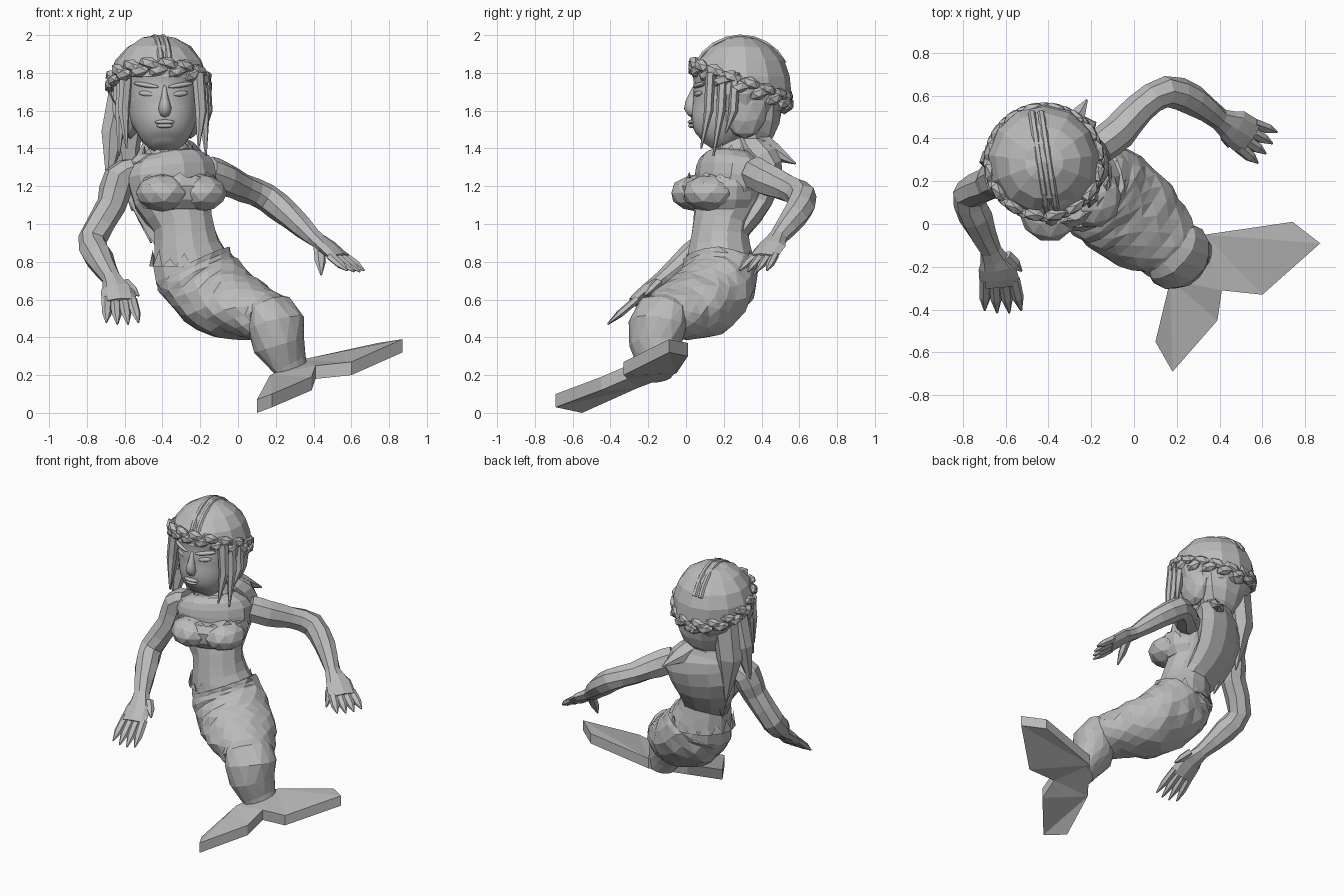
import bpy, bmesh, math, random
from mathutils import Vector, Matrix

random.seed(4)
if "Cube" in bpy.data.objects:
    bpy.data.objects.remove(bpy.data.objects["Cube"])

GREY = (0.5, 0.5, 0.5, 1)
stone = bpy.data.materials.new("plain grey")
stone.use_nodes = True
stone.diffuse_color = GREY
stone.node_tree.nodes["Principled BSDF"].inputs["Base Color"].default_value = GREY


def finish(name, bm, smooth=False):
    bmesh.ops.recalc_face_normals(bm, faces=bm.faces)
    mesh = bpy.data.meshes.new(name)
    bm.to_mesh(mesh)
    bm.free()
    mesh.materials.append(stone)
    for p in mesh.polygons:
        p.use_smooth = smooth
    ob = bpy.data.objects.new(name, mesh)
    bpy.context.scene.collection.objects.link(ob)
    return ob


def blend(keys, steps):
    """Smooth interpolation through key sections."""
    out = []
    for i in range(len(keys) - 1):
        p0, p1, p2 = keys[max(i - 1, 0)], keys[i], keys[i + 1]
        p3 = keys[min(i + 2, len(keys) - 1)]
        for s in range(steps):
            t = s / steps
            out.append([0.5 * (2 * b + (c - a) * t + (2 * a - 5 * b + 4 * c - d) * t * t
                               + (3 * b - a - 3 * c + d) * t ** 3)
                        for a, b, c, d in zip(p0, p1, p2, p3)])
    return out + [list(keys[-1])]


def loft(name, keys, n=8, steps=1, rough=0.0, stagger=False, smooth=False):
    """Skin over oval sections: x, y, z, half width, half depth, yaw in degrees."""
    rows = blend(keys, steps)
    pts = [Vector(r[:3]) for r in rows]
    bm = bmesh.new()
    rings = []
    for i, r in enumerate(rows):
        t = (pts[min(i + 1, len(pts) - 1)] - pts[max(i - 1, 0)]).normalized()
        yaw = math.radians(r[5])
        u = Vector((math.cos(yaw), math.sin(yaw), 0))
        u = (u - t * u.dot(t)).normalized()
        v = t.cross(u)
        ring = []
        for k in range(n):
            a = 2 * math.pi * (k + (0.5 * (i % 2) if stagger else 0)) / n
            g = 1 + random.uniform(-rough, rough)
            ring.append(bm.verts.new(pts[i] + g * (u * r[3] * math.cos(a) + v * r[4] * math.sin(a))))
        rings.append(ring)
    for i in range(len(rings) - 1):
        A, B = rings[i], rings[i + 1]
        for k in range(n):
            j = (k + 1) % n
            if not stagger:
                bm.faces.new((A[k], A[j], B[j], B[k]))
            elif i % 2 == 0:
                bm.faces.new((A[k], A[j], B[k]))
                bm.faces.new((A[j], B[j], B[k]))
            else:
                bm.faces.new((A[k], A[j], B[j]))
                bm.faces.new((A[k], B[j], B[k]))
    bm.faces.new(rings[0])
    bm.faces.new(rings[-1])
    return finish(name, bm, smooth)


def blob(name, loc, size, rot=(0, 0, 0), level=1, smooth=False):
    bm = bmesh.new()
    bmesh.ops.create_icosphere(bm, subdivisions=level, radius=1)
    ob = finish(name, bm, smooth)
    ob.location, ob.scale, ob.rotation_euler = loc, size, rot
    return ob


def lock(name, a, mid, b, w):
    """Tapered lock of hair or finger."""
    return loft(name, [(*a, w, w * .7, 20), (*mid, w * .9, w * .65, 20), (*b, .005, .005, 20)], 6)


def fringe(name, c, a, b, yaw, n, h):
    """Ragged ring of flat pointed tabs."""
    bm = bmesh.new()
    rot = Matrix.Rotation(math.radians(yaw), 3, 'Z')

    def at(t, z, s=1.0):
        return bm.verts.new(Vector(c) + rot @ Vector((a * s * math.cos(t), b * s * math.sin(t), z)))
    for k in range(n):
        t, d = 2 * math.pi * k / n, math.pi / n
        z = h * random.uniform(.5, 1.3)
        tip, l, r = at(t, z, .93), at(t - d, 0), at(t + d, 0)
        back = at(t, 0, .85)
        for f in ((l, r, tip), (l, tip, back), (r, back, tip), (l, back, r)):
            bm.faces.new(f)
    return finish(name, bm)


# Torso from neck to hips
loft("torso", [(-.38, .26, 1.46, .085, .08, 10), (-.37, .26, 1.38, .12, .12, 15),
               (-.36, .25, 1.33, .22, .17, 22), (-.35, .24, 1.25, .25, .18, 22),
               (-.34, .22, 1.13, .22, .17, 20), (-.29, .185, 1.0, .165, .15, 15),
               (-.27, .18, .88, .18, .165, 12), (-.24, .18, .76, .215, .185, 15),
               (-.19, .16, .67, .2, .16, 25)], 12, 2, .012)

# Bust wrapped in one broad band
for side, x, y in (("right", -.4, .065), ("left", -.2, .13)):
    blob(side + "_bust", (x, y, 1.165), (.14, .15, .1), (0, 0, .35), 2)
loft("bust_band", [(-.325, .19, 1.245, .215, .185, 20), (-.325, .19, 1.2, .23, .21, 20),
                   (-.325, .19, 1.13, .225, .205, 20), (-.325, .19, 1.08, .195, .165, 20)], 14, 1, .015)
fringe("band_trim", (-.325, .19, 1.24), .215, .185, 20, 14, .03)
fringe("collar", (-.37, .26, 1.37), .14, .13, 15, 14, .045)
fringe("waist_fringe", (-.25, .18, .775), .222, .188, 15, 16, .07)

# Scaled tail bending at the knee
loft("tail", [(-.24, .18, .78, .215, .19, 15), (-.18, .16, .68, .235, .195, 28),
              (-.06, .08, .585, .24, .19, 45), (.07, -.03, .54, .21, .155, 53),
              (.17, -.12, .5, .16, .13, 53)], 15, 3, .05, stagger=True)
loft("lower_tail", [(.13, -.09, .58, .11, .07, 50), (.17, -.125, .545, .155, .11, 50),
                    (.205, -.15, .47, .165, .14, 47), (.22, -.16, .36, .148, .13, 45),
                    (.27, -.15, .26, .115, .085, 45), (.3, -.15, .19, .09, .065, 45)],
     14, 1, .03, stagger=True)

# Two-lobed fluke: a faceted plate
outline = [(.33, -.05, .28), (.74, .01, .37), (.87, -.09, .39), (.6, -.33, .27), (.41, -.31, .25),
           (.39, -.45, .19), (.18, -.69, .1), (.1, -.55, .07), (.17, -.26, .2)]
bm = bmesh.new()
top = [bm.verts.new(p) for p in outline]
low = [bm.verts.new((x, y, z - .07)) for x, y, z in outline]
for i in range(len(top)):
    j = (i + 1) % len(top)
    bm.faces.new((top[i], top[j], low[j], low[i]))
for s in (top, low):
    for f in ((0, 1, 2), (0, 2, 3), (0, 3, 4), (4, 8, 0), (4, 5, 8), (5, 6, 8), (6, 7, 8)):
        bm.faces.new([s[k] for k in f])
finish("tail_fluke", bm)

# Arms with flat palms
loft("right_arm", [(-.55, .23, 1.28, .07, .09, 0), (-.63, .22, 1.24, .09, .1, 0),
                   (-.67, .19, 1.1, .08, .08, 0), (-.77, .14, .92, .075, .075, 0),
                   (-.74, .03, .83, .078, .075, 0), (-.67, -.12, .71, .053, .045, 0),
                   (-.64, -.2, .655, .085, .037, 0), (-.625, -.28, .585, .09, .03, 0)], 8, 2, .05)
loft("left_arm", [(-.16, .36, 1.27, .08, .09, 120), (-.07, .43, 1.235, .085, .09, 120),
                  (.03, .54, 1.19, .073, .073, 110), (.15, .62, 1.14, .075, .075, 90),
                  (.28, .575, 1.04, .073, .07, 75), (.4, .49, .93, .05, .045, 60),
                  (.47, .45, .88, .085, .037, 58), (.54, .405, .82, .09, .03, 58)], 8, 2, .05)


# Fingers fan out from each palm
def hand(side, knuckle, reach, yaw, palm, thumb):
    a = math.radians(yaw)
    u, k, r = Vector((math.cos(a), math.sin(a), 0)), Vector(knuckle), Vector(reach)
    for i in range(4):
        s = (i - 1.5) / 1.5
        length = 1 - .12 * abs(s)
        p = k + u * .065 * s - r * .15
        q = k + u * .085 * s + r * length
        lock(side + "_finger", p, p.lerp(q, .6), q, .03)
    p, q = Vector(palm), Vector(thumb)
    lock(side + "_thumb", p, p.lerp(q, .55), q, .034)


hand("right", (-.625, -.28, .585), (.015, -.14, -.12), 0, (-.6, -.15, .69), (-.525, -.22, .62))
hand("left", (.54, .405, .82), (.095, -.055, -.075), 58, (.43, .45, .89), (.44, .36, .73))

# Head and face
loft("head", [(-.39, .13, 1.405, .06, .055, 0), (-.39, .15, 1.44, .115, .11, 0),
              (-.39, .18, 1.52, .162, .168, 0), (-.395, .22, 1.6, .185, .2, 0),
              (-.4, .25, 1.7, .2, .215, 0), (-.4, .27, 1.8, .21, .24, 0),
              (-.41, .28, 1.88, .17, .18, 0)], 24, 3, smooth=True)
loft("nose", [(-.39, .06, 1.73, .014, .02, 0), (-.388, .04, 1.67, .02, .03, 0),
              (-.387, .027, 1.615, .034, .038, 0), (-.387, .05, 1.585, .03, .03, 0)], 8, 2, smooth=True)
blob("upper_lip", (-.388, .03, 1.54), (.055, .022, .013), level=2, smooth=True)
blob("lower_lip", (-.388, .031, 1.52), (.045, .02, .013), level=2, smooth=True)
for s in (-1, 1):
    blob("eye", (-.395 + s * .09, .064, 1.69), (.045, .014, .015), (0, s * -.1, s * .4), 2, True)
    blob("brow", (-.395 + s * .09, .07, 1.735), (.075, .023, .014), (0, s * -.15, s * .4), 2, True)

# Hair cap, open over the face
CAP = Vector((-.42, .29, 1.735))
bm = bmesh.new()
bmesh.ops.create_uvsphere(bm, u_segments=13, v_segments=9, radius=.267)
for v in bm.verts:
    v.co *= 1 + random.uniform(-.03, .02)
    v.co += CAP
bmesh.ops.delete(bm, geom=[f for f in bm.faces if f.calc_center_median().z < 1.79
                           and f.calc_center_median().y < .2], context='FACES')
finish("hair_cap", bm)

# Ridges beside the parting
for s in (-1, 1):
    path = []
    for i in range(9):
        a = math.radians(25 + i * 16)
        c = -math.cos(a)
        path.append((CAP.x - .04 * c + s * .022, CAP.y + .26 * c, CAP.z + .256 * math.sin(a), .017, .014, 0))
    loft("parting_ridge", path, 6)


# Braided headband, tilted down to the back
for k in range(32):
    a = 2 * math.pi * k / 32
    up = 1 if k % 2 else -1
    c, s = math.cos(a), math.sin(a)
    blob("braid_link", (CAP.x + .255 * c, CAP.y + .25 * s, 1.745 - .09 * s + up * .018),
         (.062, .033, .035), (0, up * .3, a + math.pi / 2))
blob("braid_knot", (-.42, .52, 1.63), (.07, .05, .05))

# Hair gathered at the nape, then spread over the back
loft("back_hair", [(-.41, .38, 1.7, .2, .14, 0), (-.4, .37, 1.55, .17, .13, 5),
                   (-.39, .34, 1.44, .12, .11, 15), (-.38, .37, 1.36, .2, .1, 22),
                   (-.39, .39, 1.28, .23, .1, 22), (-.39, .35, 1.12, .2, .09, 20),
                   (-.34, .27, .98, .16, .07, 18), (-.29, .21, .88, .13, .06, 15)], 10, 2, .05)
for i in range(4):
    x = -.51 + i * .06
    lock("back_lock", (x, .31 + i * .025, 1.18), (x + .02, .29 + i * .02, 1.03),
         (x + .05, .25 + i * .015, .9 + .04 * (i % 3)), .05)
lock("shoulder_lock", (-.61, .32, 1.72), (-.66, .31, 1.48), (-.69, .26, 1.2), .075)
lock("shoulder_lock", (-.57, .37, 1.65), (-.6, .37, 1.4), (-.56, .35, 1.07), .095)
lock("nape_lock", (-.36, .38, 1.45), (-.29, .47, 1.38), (-.22, .58, 1.32), .07)

# Loose locks framing the face, and hair at the sides of the head
for s in (-1, 1):
    for i, drop in enumerate((1.4, 1.36, 1.48)):
        x, y = -.4 + s * (.19 + .015 * i), .13 + .065 * i
        lock("face_lock", (x, y, 1.8), (x + s * .015, y - .01, 1.6),
             (x + s * .025 * (i % 2), y - .05, drop), .036)
    blob("side_hair", (-.41 + s * .16, .31, 1.64), (.075, .13, .19), level=2)
